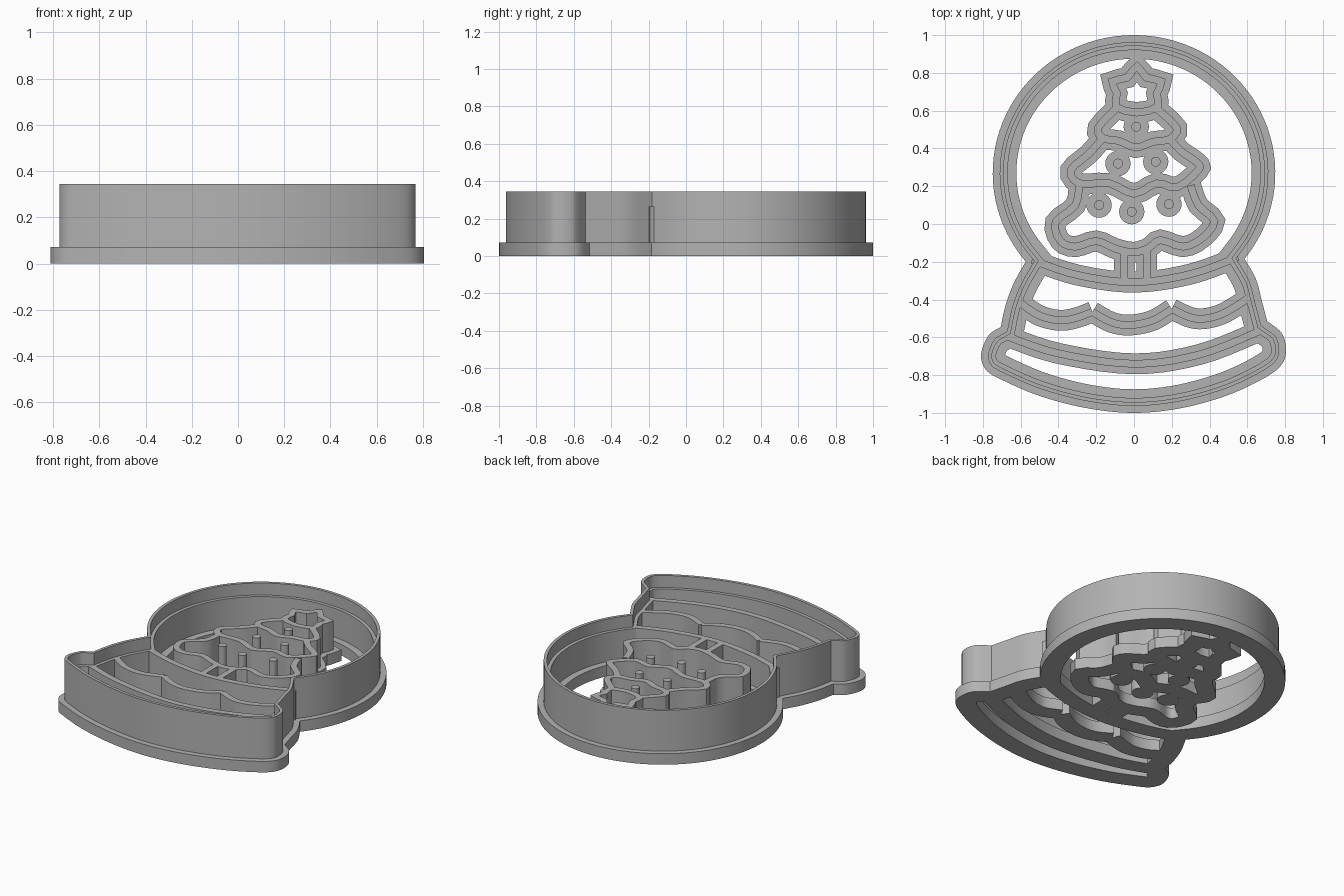
import bpy, bmesh, math
from mathutils import Vector

cube = bpy.data.objects.get("Cube")
if cube:
    bpy.data.objects.remove(cube, do_unlink=True)

grey = bpy.data.materials.new("plain grey")
grey.use_nodes = True
grey.diffuse_color = (0.45, 0.45, 0.45, 1)
grey.node_tree.nodes["Principled BSDF"].inputs["Base Color"].default_value = grey.diffuse_color

BASE, LOW, HIGH = 0.073, 0.265, 0.345   # flange, stamp and cutter heights
BAND, WALL = 0.055, 0.02                # half widths of flange and wall


def finish(name, bm):
    bmesh.ops.recalc_face_normals(bm, faces=bm.faces)
    mesh = bpy.data.meshes.new(name)
    bm.to_mesh(mesh)
    bm.free()
    mesh.materials.append(grey)
    ob = bpy.data.objects.new(name, mesh)
    bpy.context.collection.objects.link(ob)
    bpy.ops.object.select_all(action='DESELECT')
    bpy.context.view_layer.objects.active = ob
    ob.select_set(True)
    bpy.ops.object.shade_smooth_by_angle(angle=math.radians(30))


def smooth(pts, closed=False, steps=5):
    """Catmull-Rom curve through the points."""
    p = [Vector(q) for q in pts]
    n = len(p)
    get = (lambda i: p[i % n]) if closed else (lambda i: p[max(0, min(n - 1, i))])
    out = []
    for i in range(n if closed else n - 1):
        a, b, c, d = (get(i + k) for k in (-1, 0, 1, 2))
        for s in range(steps):
            t = s / steps
            out.append(0.5 * (2 * b + (c - a) * t + (2 * a - 5 * b + 4 * c - d) * t * t
                              + (3 * b - a - 3 * c + d) * t ** 3))
    return out if closed else out + [p[-1]]


def ribbon(name, pts, lo, hi, z0, z1, closed=False):
    """Solid strip between two offsets to the left of a path."""
    n = len(pts)
    bm = bmesh.new()
    rings = []
    for i, p in enumerate(pts):
        prev = pts[(i - 1) % n] if closed or i else p
        nxt = pts[(i + 1) % n] if closed or i < n - 1 else p
        d1, d2 = (p - prev).normalized(), (nxt - p).normalized()
        t = (d1 + d2).normalized()
        normal = Vector((-t.y, t.x))
        miter = 1 / max(0.75, abs(t.dot(d2 if d2.length else d1)))
        rings.append([bm.verts.new((*(p + normal * o * miter), z))
                      for o, z in ((lo, z0), (hi, z0), (hi, z1), (lo, z1))])
    for i in range(n if closed else n - 1):
        a, b = rings[i], rings[(i + 1) % n]
        for k in range(4):
            bm.faces.new((a[k], a[(k + 1) % 4], b[(k + 1) % 4], b[k]))
    if not closed:
        bm.faces.new(rings[0])
        bm.faces.new(rings[-1])
    finish(name, bm)


def stamp(name, pts, closed=False, steps=5):
    """Flange strip with a thin stamping wall on it."""
    path = smooth(pts, closed, steps)
    ribbon(name + "_flange", path, -BAND, BAND, 0, BASE, closed)
    ribbon(name + "_wall", path, -WALL, WALL, BASE / 2, LOW, closed)


def disc(name, x, y, r, z0, z1):
    bm = bmesh.new()
    bmesh.ops.create_cone(bm, cap_ends=True, segments=24, radius1=r, radius2=r, depth=z1 - z0)
    bmesh.ops.translate(bm, verts=bm.verts, vec=(x, y, (z0 + z1) / 2))
    finish(name, bm)


# Outer silhouette: round globe, then the flared stand
outline = []
for i in range(73):
    a = math.radians(-38.5 + 258.5 * i / 72)
    outline.append(Vector((0.748 * math.cos(a), 0.27 + 0.73 * math.sin(a))))
left_neck = smooth([outline[-1], (-.635, -.31), (-.68, -.43), (-.705, -.545)])
foot = smooth([(-.705, -.545), (-.77, -.59), (-.81, -.69), (-.785, -.77), (-.71, -.82),
               (-.5, -.91), (-.25, -.975), (0, -1), (.25, -.975), (.5, -.905), (.7, -.81),
               (.785, -.74), (.805, -.66), (.78, -.575), (.705, -.515)], steps=6)
right_neck = smooth([(.705, -.515), (.675, -.4), (.645, -.29), outline[0]])
outline += left_neck[1:] + foot[1:] + right_neck[1:-1]
ribbon("outer_flange", outline, 0, 0.125, 0, BASE, True)
ribbon("cutting_wall", outline, 0.037, 0.057, BASE / 2, HIGH, True)
ribbon("cutting_wall_ledge", outline, 0.055, 0.079, BASE / 2, LOW, True)

# Lines across the globe bottom and the stand
stamp("globe_bottom", [(-.54, -.19), (-.3, -.27), (0, -.308), (.3, -.265), (.55, -.175)])
stamp("lower_band", [(-.67, -.595), (-.4, -.685), (0, -.74), (.35, -.69), (.67, -.565)])
stamp("snow_wave_left", [(-.6, -.42), (-.5, -.485), (-.39, -.51), (-.3, -.495), (-.22, -.465)])
stamp("snow_wave_middle", [(-.22, -.465), (-.12, -.52), (-.02, -.535), (.1, -.51), (.2, -.45)])
stamp("snow_wave_right", [(.2, -.45), (.3, -.495), (.38, -.5), (.48, -.47), (.61, -.39)])

# Tree: star, three tiers and trunk
stamp("tree_star", [(.015, .835), (-.035, .775), (-.115, .755), (-.09, .69), (-.095, .62),
                    (.015, .59), (.125, .62), (.12, .69), (.145, .755), (.065, .775)], True, 2)
stamp("top_tier", [(-.095, .61), (-.19, .51), (-.165, .455), (-.08, .44), (.01, .405),
                   (.1, .435), (.19, .45), (.225, .51), (.12, .61)], steps=3)
stamp("middle_tier", [(-.165, .455), (-.24, .37), (-.335, .285), (-.29, .215), (-.13, .215),
                      (0, .16), (.12, .215), (.23, .195), (.34, .285), (.335, .325),
                      (.25, .385), (.19, .45)], steps=3)
stamp("bottom_tier", [(-.29, .215), (-.31, .1), (-.415, .01), (-.39, -.09), (-.31, -.12),
                      (-.2, -.09), (-.1, -.13), (0, -.15), (.08, -.125), (.14, -.085),
                      (.26, -.12), (.36, -.075), (.425, .015), (.34, .1), (.3, .205)], steps=3)
for side, x in (("right", -.052), ("left", .067)):
    stamp("trunk_" + side, [(x, -.13), (x, -.31)], steps=1)

# Baubles: round pads with a thin peg
for i, (x, y) in enumerate([(.012, .515), (-.085, .32), (.115, .33),
                            (-.185, .1), (-.012, .065), (.185, .105)], 1):
    disc(f"bauble_pad_{i}", x, y, 0.067, 0, BASE)
    disc(f"bauble_peg_{i}", x, y, 0.026, BASE / 2, LOW)
